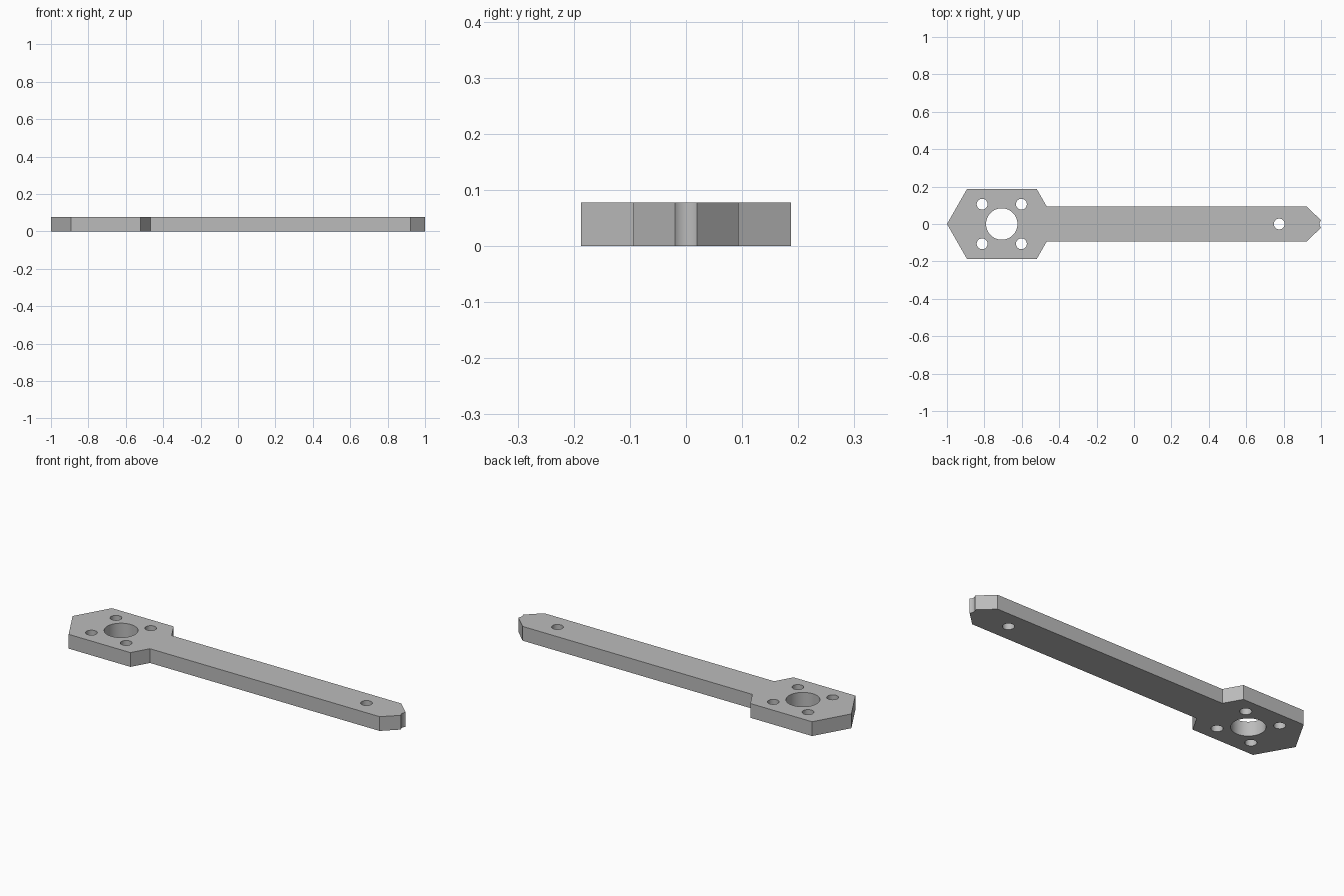
import bpy, bmesh
from math import cos, sin, pi, radians, asin

cube = bpy.data.objects.get("Cube")
if cube:
    bpy.data.objects.remove(cube, do_unlink=True)

THICKNESS = 0.078
HOLE_R = 0.029


def circle(cx, cy, r, count=40):
    return [(cx + r * cos(2 * pi * i / count), cy + r * sin(2 * pi * i / count))
            for i in range(count)]


# Outline: lower half from the head point to the arm tip, then mirrored
lower = [(-0.893, -0.187), (-0.52, -0.187), (-0.467, -0.094), (0.922, -0.094)]

# Small concave round notch in the arm tip
half = 0.02
spread = asin(half / HOLE_R)
centre_x = 1 + HOLE_R * cos(spread)
steps = 12
notch = []
for i in range(steps + 1):
    a = pi + spread - 2 * spread * i / steps
    notch.append((centre_x + HOLE_R * cos(a), HOLE_R * sin(a)))

outline = [(-1, 0)] + lower + notch + [(x, -y) for x, y in reversed(lower)]

# Motor bore, four screw holes around it, and one hole near the arm tip
loops = [outline, circle(-0.707, 0, 0.084, 64), circle(0.777, 0, HOLE_R)]
for sx in (-1, 1):
    for sy in (-1, 1):
        loops.append(circle(-0.707 + sx * 0.105, sy * 0.106, HOLE_R))

# Fill the flat profile and extrude it to a plate
bm = bmesh.new()
for loop in loops:
    verts = [bm.verts.new((x, y, 0)) for x, y in loop]
    for i, v in enumerate(verts):
        bm.edges.new((v, verts[(i + 1) % len(verts)]))
bmesh.ops.triangle_fill(bm, edges=bm.edges[:], use_beauty=True, normal=(0, 0, 1))
result = bmesh.ops.extrude_face_region(bm, geom=bm.faces[:], use_keep_orig=True)
top = [g for g in result["geom"] if isinstance(g, bmesh.types.BMVert)]
bmesh.ops.translate(bm, verts=top, vec=(0, 0, THICKNESS))
bmesh.ops.recalc_face_normals(bm, faces=bm.faces[:])

mesh = bpy.data.meshes.new("arm_plate")
bm.to_mesh(mesh)
bm.free()
plate = bpy.data.objects.new("arm_plate", mesh)
bpy.context.collection.objects.link(plate)

# Plain grey material
grey = bpy.data.materials.new("plain_grey")
grey.use_nodes = True
colour = (0.5, 0.5, 0.5, 1)
grey.diffuse_color = colour
grey.node_tree.nodes["Principled BSDF"].inputs["Base Color"].default_value = colour
mesh.materials.append(grey)

# Smooth hole walls, sharp plate edges
bpy.ops.object.select_all(action="DESELECT")
plate.select_set(True)
bpy.context.view_layer.objects.active = plate
bpy.ops.object.shade_smooth_by_angle(angle=radians(25))
